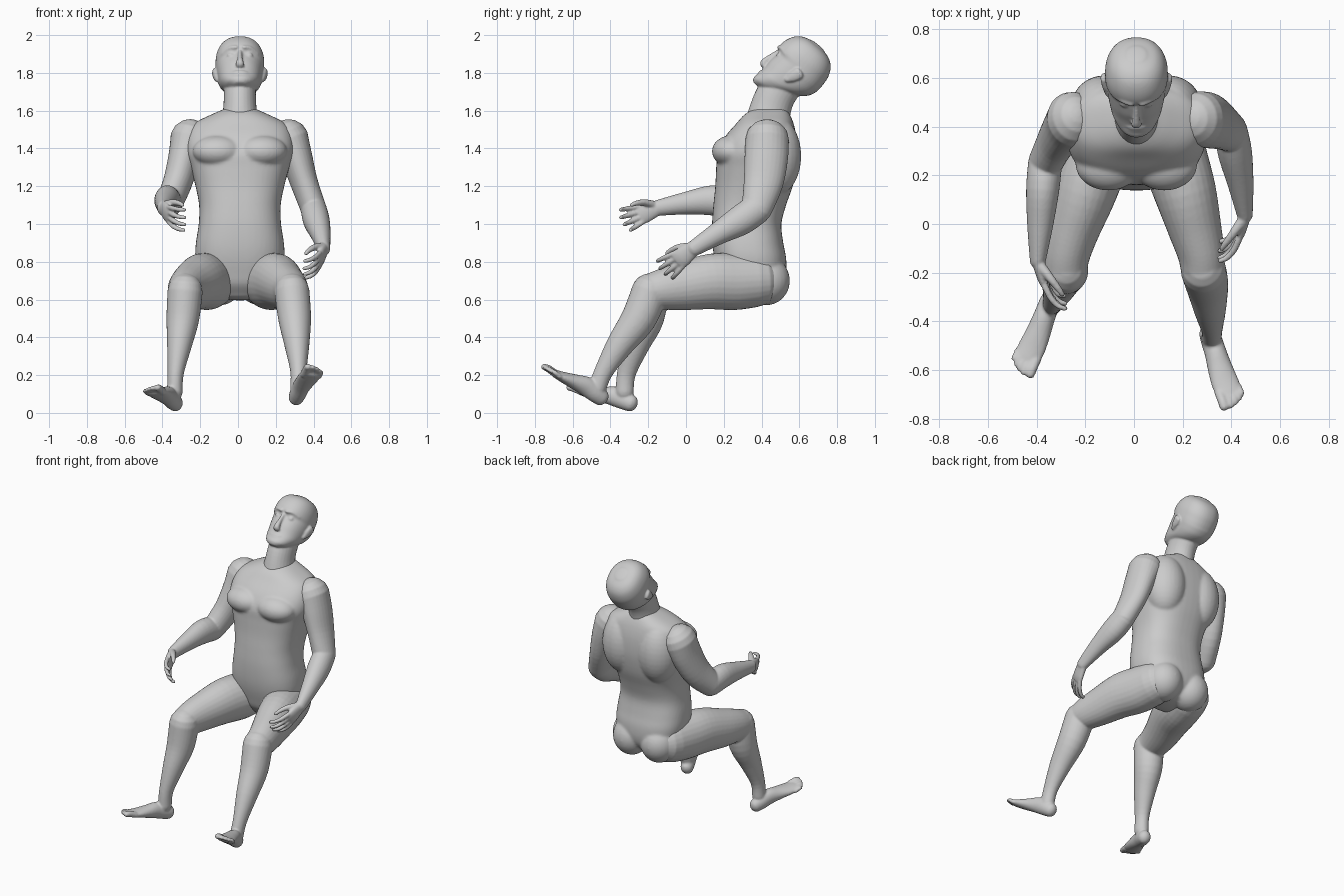
import bpy, bmesh, math
from mathutils import Vector, Matrix

X = Vector((1, 0, 0))


def spline(st, sub=4):
    # Catmull-Rom through stations (x, y, z, half width, half depth)
    out, n = [], len(st)
    for i in range(n - 1):
        p = [st[max(i - 1, 0)], st[i], st[i + 1], st[min(i + 2, n - 1)]]
        for k in range(sub):
            t = k / sub
            out.append([0.5 * (2 * b + (c - a) * t + (2 * a - 5 * b + 4 * c - d) * t * t
                               + (3 * b - a - 3 * c + d) * t ** 3) for a, b, c, d in zip(*p)])
    out.append(list(st[-1]))
    return out


def tube(bm, st, side=X, axis=None, cap=1.0, n=2.0, segs=28):
    # lofted body with superellipse sections and domed ends
    pts = spline(st)
    pos = [Vector(p[:3]) for p in pts]
    rings = []

    def ring(c, t, a, b):
        u = (side - t * side.dot(t)).normalized()
        v = t.cross(u)
        r = []
        for k in range(segs):
            w = 2 * math.pi * k / segs
            cs, sn = math.cos(w), math.sin(w)
            r.append(bm.verts.new(c + u * a * math.copysign(abs(cs) ** (2 / n), cs)
                                  + v * b * math.copysign(abs(sn) ** (2 / n), sn)))
        rings.append(r)

    last = len(pts) - 1
    for i, p in enumerate(pts):
        t = Vector(axis) if axis else (pos[min(i + 1, last)] - pos[max(i - 1, 0)]).normalized()
        sgn = 0
        if i in (0, last):
            sgn = -1 if i == 0 else 1
            if (pos[last] - pos[0]).dot(t) < 0:
                sgn = -sgn
        angs = [0] if not sgn else [0, 25, 50, 70, 84]
        if i == 0:
            angs = angs[::-1]
        for g in angs:
            g = math.radians(g)
            ring(pos[i] + t * sgn * cap * min(p[3], p[4]) * math.sin(g), t,
                 p[3] * math.cos(g), p[4] * math.cos(g))
    for r, q in zip(rings, rings[1:]):
        for k in range(segs):
            j = (k + 1) % segs
            bm.faces.new((r[k], r[j], q[j], q[k]))
    bm.faces.new(rings[0][::-1])
    bm.faces.new(rings[-1])


def ball(bm, c, r):
    bmesh.ops.create_uvsphere(bm, u_segments=28, v_segments=18, radius=1,
                              matrix=Matrix.Translation(c) @ Matrix.Diagonal((*r, 1)))


def finish(bm, name, voxel, smooth=3):
    # fuse the overlapping volumes into one smooth skin
    bmesh.ops.recalc_face_normals(bm, faces=bm.faces[:])
    me = bpy.data.meshes.new(name)
    bm.to_mesh(me)
    bm.free()
    ob = bpy.data.objects.new(name, me)
    bpy.context.collection.objects.link(ob)
    bpy.context.view_layer.objects.active = ob
    ob.select_set(True)
    m = ob.modifiers.new("fuse", 'REMESH')
    m.mode = 'VOXEL'
    m.voxel_size = voxel
    m.use_smooth_shade = True
    s = ob.modifiers.new("soften", 'SMOOTH')
    s.factor = 0.5
    s.iterations = smooth
    for mod in ("fuse", "soften"):
        bpy.ops.object.modifier_apply(modifier=mod)
    ob.select_set(False)


# torso: z, half width, front y, back y
bm = bmesh.new()
rows = [(.63, .13, .23, .46), (.68, .19, .19, .51), (.74, .22, .17, .53), (.82, .236, .15, .53),
        (.90, .233, .14, .515), (1.0, .218, .138, .505), (1.1, .216, .145, .53), (1.2, .235, .155, .565),
        (1.3, .262, .16, .585), (1.38, .285, .165, .59), (1.46, .28, .205, .585),
        (1.53, .245, .265, .57), (1.58, .15, .31, .55), (1.61, .08, .36, .53)]
tube(bm, [(.01, (f + b) / 2, z, w, (b - f) / 2) for z, w, f, b in rows], axis=(0, 0, 1), cap=.3, n=2.5, segs=48)
for s in (-1, 1):
    ball(bm, (.01 + s * .115, .245, 1.385), (.135, .108, .085))   # chest
    ball(bm, (.01 + s * .135, .475, 1.36), (.135, .135, .21))     # upper back
    ball(bm, (.01 + s * .105, .425, .70), (.12, .125, .13))       # buttock
finish(bm, "torso", .009, 5)


# head: height, back, front, half width in the tilted head frame
def P(x, f, w):
    return (x + .01, .58 - .766 * f + .643 * w, 1.81 + .643 * f + .766 * w)


bm = bmesh.new()
rows = [(-.186, .075, .138, .035), (-.165, .02, .148, .07), (-.125, -.04, .14, .098), (-.09, -.10, .138, .11),
        (-.05, -.14, .14, .118), (-.01, -.156, .136, .124), (.015, -.158, .134, .127), (.045, -.158, .151, .129),
        (.09, -.152, .145, .126), (.135, -.13, .122, .11), (.163, -.095, .088, .083), (.177, -.05, .045, .045)]
tube(bm, [(*P(0, (f + b) / 2, w), h, (f - b) / 2) for w, b, f, h in rows],
     axis=(0, .643, .766), cap=.15, n=2.2, segs=48)
tube(bm, [(*P(0, .13, .025), .012, .015), (*P(0, .148, -.03), .013, .016),
          (*P(0, .158, -.075), .02, .018), (*P(0, .146, -.085), .022, .015)])   # nose
for w in (-.122, -.138):                                                        # lips
    tube(bm, [(*P(x, .142 - abs(x) * .35, w), .008, .009) for x in (-.035, -.015, .015, .035)], side=Vector((0, 0, 1)))
for s in (-1, 1):
    tube(bm, [(*P(s * .02, .147, .04), .01, .012), (*P(s * .055, .133, .046), .01, .012),
              (*P(s * .09, .098, .035), .01, .01)], side=Vector((0, 0, 1)))     # brow
    ball(bm, P(s * .048, .117, .008), (.021, .017, .015))                       # eye
    tube(bm, [(*P(s * .116, .005, -.065), .012, .014), (*P(s * .127, -.01, -.03), .014, .028),
              (*P(s * .134, -.022, .005), .014, .03)])                          # ear
# neck
tube(bm, [(.01, .43, 1.52, .11, .12), (.01, .445, 1.60, .09, .11), (.01, .475, 1.68, .085, .105),
          (.01, .53, 1.76, .085, .10)], cap=.4)
finish(bm, "head_and_neck", .006)


def hand(bm, wrist, d, s):
    # palm faces inward, thumb on top
    w, d = Vector(wrist), Vector(d).normalized()
    inn = X * -s
    inn = (inn - d * inn.dot(d)).normalized()
    up = Vector((0, 0, 1))
    up = (up - d * up.dot(d) - inn * up.dot(inn)).normalized()

    def q(f, i, u, a, b):
        return (*(w + d * f + inn * i + up * u), a, b)
    tube(bm, [q(-.02, 0, 0, .03, .036), q(.03, .003, 0, .025, .046), q(.08, .008, -.002, .022, .053),
              q(.11, .014, -.004, .017, .05)], side=inn, cap=.6)
    for k, ln in ((.04, .93), (.013, 1.05), (-.015, 1.0), (-.042, .82)):
        tube(bm, [q(.10, .012, k, .014, .014), q(.10 + .055 * ln, .028, k * 1.25, .0135, .0135),
                  q(.10 + .095 * ln, .052, k * 1.4, .012, .012), q(.10 + .112 * ln, .078, k * 1.45, .010, .010)],
             side=up, segs=14)
    tube(bm, [q(.02, .01, .025, .022, .022), q(.065, .04, .052, .017, .018), q(.11, .065, .062, .014, .014),
              q(.14, .078, .062, .011, .011)], side=up, segs=14)


def arm(name, s, upper, fore, d):
    bm = bmesh.new()
    tube(bm, upper)
    tube(bm, fore)
    hand(bm, fore[-1][:3], d, s)
    finish(bm, name, .006)


arm("left_arm", 1,
    [(.27, .43, 1.45, .105, .115), (.31, .425, 1.35, .085, .115), (.35, .41, 1.22, .073, .105), (.40, .375, 1.08, .068, .082)],
    [(.40, .375, 1.08, .068, .08), (.415, .29, 1.02, .07, .08), (.437, .17, .95, .054, .06), (.455, .04, .87, .033, .042)],
    (-.015, -.10, -.072))
arm("right_arm", -1,
    [(-.255, .43, 1.45, .105, .115), (-.285, .40, 1.35, .085, .112), (-.32, .34, 1.22, .077, .10), (-.365, .25, 1.11, .07, .08)],
    [(-.365, .25, 1.11, .07, .078), (-.375, .14, 1.125, .068, .08), (-.385, 0, 1.11, .054, .06), (-.395, -.15, 1.085, .033, .042)],
    (.02, -.11, -.04))


def foot(bm, heel, toe, s):
    h = Vector(heel)
    d = (Vector(toe) - h).normalized()
    inn = (X * -s + d * s * d.x).normalized()
    up = inn.cross(d)
    if up.z < 0:
        up = -up

    def q(f, i, u, a, b):
        return (*(h + d * f + inn * i + up * u), a, b)
    tube(bm, [q(-.01, 0, -.004, .04, .045), q(.03, 0, 0, .044, .05), q(.09, .002, .004, .045, .052),
              q(.16, .004, -.008, .051, .04), q(.23, .003, -.02, .057, .028), q(.28, 0, -.026, .054, .02)],
         side=inn, cap=.9)
    for i, (k, end, r) in enumerate(((.039, .355, .02), (.012, .352, .014), (-.01, .342, .0135),
                                     (-.03, .328, .013), (-.047, .31, .0125))):
        tube(bm, [q(.26, k, -.026, r, r), q(.31 if i < 3 else .295, k, -.022, r, r), q(end - r, k, -.026, r, r * .85)],
             side=inn, segs=14)


def leg(name, s, shin, heel, toe):
    bm = bmesh.new()
    tube(bm, [(s * .14 + .005, .37, .70, .13, .14), (s * .165 + .005, .26, .695, .135, .15),
              (s * .205 + .005, .13, .695, .128, .147), (s * .25, -.02, .67, .11, .127),
              (s * .275, -.12, .655, .097, .11), (s * .282, -.185, .645, .09, .095)])
    tube(bm, shin)
    foot(bm, heel, toe, s)
    finish(bm, name, .007)


leg("left_leg", 1,
    [(.285, -.19, .645, .093, .097), (.30, -.25, .50, .087, .093), (.312, -.35, .36, .066, .072),
     (.32, -.435, .22, .043, .05), (.318, -.47, .13, .042, .048)],
    (.31, -.455, .09), (.42, -.76, .28))
leg("right_leg", -1,
    [(-.28, -.19, .645, .093, .097), (-.292, -.21, .50, .087, .093), (-.31, -.265, .36, .066, .072),
     (-.33, -.315, .21, .043, .05), (-.335, -.325, .11, .042, .048)],
    (-.335, -.30, .058), (-.465, -.60, .155))
